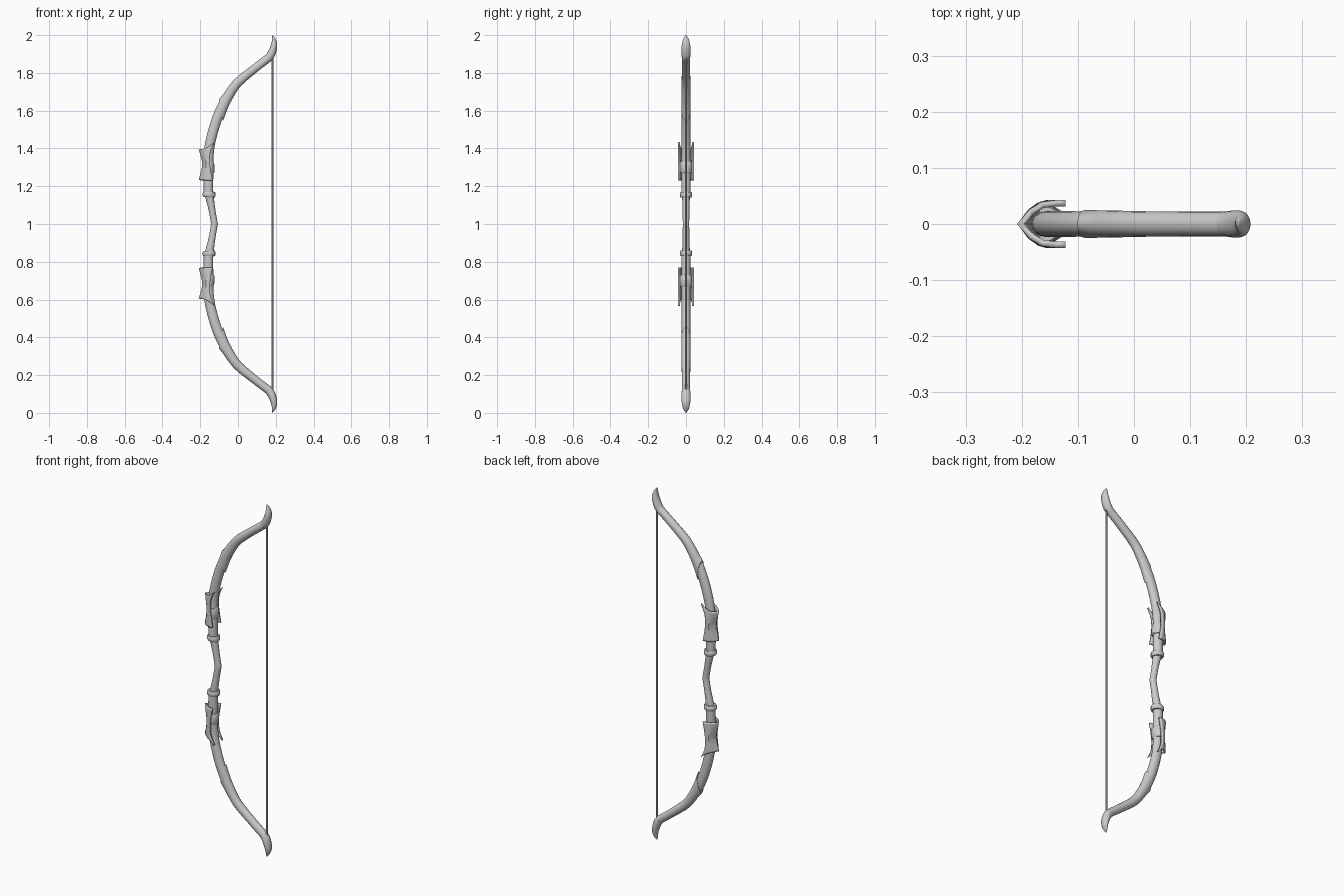
import bpy, bmesh, math

if "Cube" in bpy.data.objects:
    bpy.data.objects.remove(bpy.data.objects["Cube"])

MID = 1.0   # mirror height: every part is modelled above it and mirrored below


def finish(name, bm, mirror=True, angle=40, thickness=0):
    bmesh.ops.recalc_face_normals(bm, faces=bm.faces)
    me = bpy.data.meshes.new(name)
    bm.to_mesh(me)
    bm.free()
    ob = bpy.data.objects.new(name, me)
    bpy.context.collection.objects.link(ob)
    ob.location.z = MID
    bpy.ops.object.select_all(action='DESELECT')
    bpy.context.view_layer.objects.active = ob
    ob.select_set(True)
    bpy.ops.object.shade_smooth_by_angle(angle=math.radians(angle))
    if thickness:
        s = ob.modifiers.new("Thickness", 'SOLIDIFY')
        s.thickness, s.offset = thickness, 0
    if mirror:
        m = ob.modifiers.new("Mirror", 'MIRROR')
        m.use_axis = (False, False, True)
        m.merge_threshold = 0.0005
    return ob


def smooth_path(rows, steps):
    """Catmull-Rom interpolation between rows of numbers."""
    out = []
    for i in range(len(rows) - 1):
        p0, p1 = rows[max(i - 1, 0)], rows[i]
        p2, p3 = rows[i + 1], rows[min(i + 2, len(rows) - 1)]
        for k in range(steps):
            t = k / steps
            out.append([0.5 * (2 * b + (c - a) * t + (2 * a - 5 * b + 4 * c - d) * t * t
                               + (3 * b - a - 3 * c + d) * t ** 3)
                        for a, b, c, d in zip(p0, p1, p2, p3)])
    out.append(list(rows[-1]))
    return out


def loft(name, rows, steps=4, sides=16, cap_start=True):
    """Oval rings; row = outer x, outer z, inner x, inner z, half depth."""
    bm = bmesh.new()
    rings = []
    for ox, oz, ix, iz, hy in smooth_path(rows, steps):
        ring = []
        for k in range(sides):
            a = 2 * math.pi * k / sides
            t = 0.5 + 0.5 * math.cos(a)
            ring.append(bm.verts.new((ox + (ix - ox) * t, hy * math.sin(a),
                                      oz + (iz - oz) * t - MID)))
        rings.append(ring)
    for r, s in zip(rings, rings[1:]):
        for k in range(sides):
            j = (k + 1) % sides
            bm.faces.new((r[k], r[j], s[j], s[k]))
    if cap_start:
        bm.faces.new(rings[0])
    bm.faces.new(rings[-1])
    return finish(name, bm)


# Slim curved grip
loft("grip", [(-.143, 1.0, -.106, 1.0, .017), (-.155, 1.07, -.118, 1.065, .018),
              (-.178, 1.16, -.130, 1.155, .021)], cap_start=False)

# Collar below the guard
loft("collar", [(-.183, 1.143, -.123, 1.140, .029), (-.188, 1.150, -.119, 1.147, .033),
                (-.188, 1.163, -.119, 1.163, .033), (-.183, 1.170, -.123, 1.170, .029)], steps=1)

# Inner limb
loft("inner_limb", [(-.181, 1.155, -.131, 1.155, .025), (-.183, 1.25, -.131, 1.25, .024),
                    (-.182, 1.36, -.130, 1.35, .023), (-.172, 1.44, -.120, 1.43, .023),
                    (-.142, 1.55, -.092, 1.53, .023), (-.104, 1.64, -.060, 1.61, .022),
                    (-.070, 1.68, -.035, 1.65, .020)])

# Outer limb, starting with a slanted overlap
loft("outer_limb", [(-.101, 1.660, -.079, 1.545, .0245), (-.078, 1.688, -.052, 1.618, .0245),
                    (-.050, 1.728, -.018, 1.682, .024), (-.010, 1.774, .018, 1.733, .023),
                    (.072, 1.839, .098, 1.802, .022), (.150, 1.898, .178, 1.864, .022)])

# Recurved tip
loft("tip", [(.147, 1.896, .177, 1.863, .022), (.158, 1.912, .194, 1.887, .024),
             (.171, 1.940, .205, 1.922, .024), (.179, 1.968, .2075, 1.952, .020),
             (.180, 1.988, .200, 1.976, .013), (.181, 1.999, .187, 1.996, .004)])

# Strap holding the guard
loft("guard_strap", [(-.188, 1.27, -.128, 1.27, .031), (-.189, 1.275, -.124, 1.275, .033),
                     (-.189, 1.322, -.126, 1.322, .033), (-.186, 1.33, -.131, 1.33, .031)], steps=1)

# Keeled guard: a folded plate; row = keel x, keel z, rear x, rear z
bm = bmesh.new()
rows = smooth_path([(-.202, 1.232, -.134, 1.230), (-.195, 1.262, -.142, 1.270),
                    (-.184, 1.315, -.149, 1.325), (-.192, 1.36, -.145, 1.385),
                    (-.203, 1.395, -.122, 1.435)], 3)
fold = [(0, 0), (.25, .022), (.5, .034), (.8, .037), (1, .037)]
fold = [(t, -y) for t, y in fold[:0:-1]] + fold
grid = [[bm.verts.new((kx + (rx - kx) * t, y, kz + (rz - kz) * t * t - MID)) for t, y in fold]
        for kx, kz, rx, rz in rows]
for a, b in zip(grid, grid[1:]):
    for k in range(len(fold) - 1):
        bm.faces.new((a[k], a[k + 1], b[k + 1], b[k]))
finish("guard", bm, angle=35, thickness=.011)

# Bowstring
bm = bmesh.new()
bmesh.ops.create_cone(bm, cap_ends=True, segments=8, radius1=.005, radius2=.005, depth=1.78)
bmesh.ops.translate(bm, verts=bm.verts, vec=(.182, 0, 0))
finish("bowstring", bm, mirror=False)
